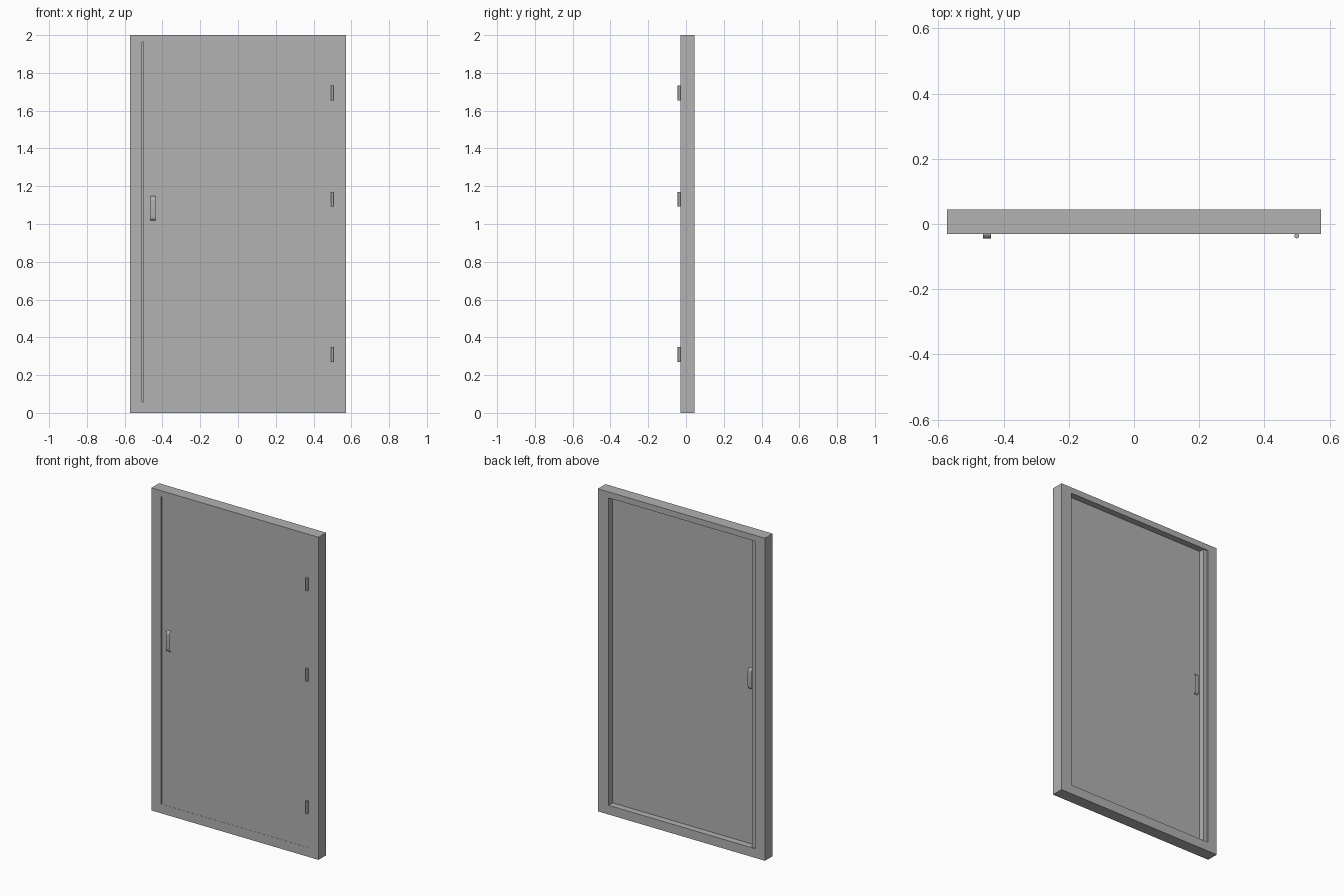
import bpy
import bmesh
import math
from mathutils import Matrix

cube = bpy.data.objects.get("Cube")
if cube:
    bpy.data.objects.remove(cube, do_unlink=True)

# One plain grey for every part
grey = bpy.data.materials.new("plain_grey")
grey.use_nodes = True
colour = (0.445, 0.445, 0.445, 1)
grey.diffuse_color = colour
grey.node_tree.nodes["Principled BSDF"].inputs["Base Color"].default_value = colour

FRONT, BACK = -0.03, 0.045          # frame faces
HALF_W, HEIGHT = 0.573, 2.0         # frame outline
LEFT, RIGHT = -0.507, 0.499         # opening
BOTTOM, TOP = 0.057, 1.963
PANEL_BACK = 0.005


def finish(name, bm):
    bmesh.ops.recalc_face_normals(bm, faces=bm.faces)
    mesh = bpy.data.meshes.new(name)
    bm.to_mesh(mesh)
    bm.free()
    mesh.materials.append(grey)
    obj = bpy.data.objects.new(name, mesh)
    bpy.context.collection.objects.link(obj)
    return obj


def box(name, x0, x1, y0, y1, z0, z1):
    bm = bmesh.new()
    place = Matrix.Translation(((x0 + x1) / 2, (y0 + y1) / 2, (z0 + z1) / 2))
    size = Matrix.Diagonal((x1 - x0, y1 - y0, z1 - z0, 1))
    bmesh.ops.create_cube(bm, size=1, matrix=place @ size)
    return finish(name, bm)


def smooth(obj):
    bpy.ops.object.select_all(action="DESELECT")
    obj.select_set(True)
    bpy.context.view_layer.objects.active = obj
    bpy.ops.object.shade_smooth_by_angle(angle=math.radians(40))


# Frame: a rectangular ring pushed back to its full depth
bm = bmesh.new()


def loop(x0, x1, z0, z1):
    return [bm.verts.new((x, FRONT, z)) for x, z in ((x0, z0), (x1, z0), (x1, z1), (x0, z1))]


outer = loop(-HALF_W, HALF_W, 0, HEIGHT)
inner = loop(LEFT, RIGHT, BOTTOM, TOP)
ring = []
for i in range(4):
    j = (i + 1) % 4
    ring.append(bm.faces.new((outer[i], outer[j], inner[j], inner[i])))
new = bmesh.ops.extrude_face_region(bm, geom=ring, use_keep_orig=True)["geom"]
bmesh.ops.translate(bm, vec=(0, BACK - FRONT, 0),
                    verts=[v for v in new if isinstance(v, bmesh.types.BMVert)])
finish("door_frame", bm)

# Door panel with a narrow gap on the latch side, and the stop behind it
box("door_panel", LEFT + 0.006, RIGHT, FRONT + 0.001, PANEL_BACK, BOTTOM, TOP)
box("door_stop", LEFT, -0.481, PANEL_BACK, 0.038, BOTTOM, TOP)

# Hinge barrels
for label, z in (("lower", 0.309), ("middle", 1.131), ("upper", 1.693)):
    bm = bmesh.new()
    bmesh.ops.create_cone(bm, cap_ends=True, segments=16, radius1=0.0075, radius2=0.0075,
                          depth=0.078, matrix=Matrix.Translation((0.499, -0.0365, z)))
    smooth(finish(label + "_hinge", bm))


# Pull handles: a thin bent strip on each side of the door
def handle(name, base, direction):
    bm = bmesh.new()
    reach, half, mid, bend = 0.016, 0.064, 1.083, 0.022
    arc = [(reach * math.sin(a), half - bend + bend * math.cos(a))
           for a in (math.radians(15 * k) for k in range(7))]
    path = arc + [(d, -z) for d, z in reversed(arc)]
    rows = [[bm.verts.new((x, base + direction * d, mid + z)) for x in (-0.463, -0.438)]
            for d, z in path]
    for a, b in zip(rows, rows[1:]):
        bm.faces.new((a[0], a[1], b[1], b[0]))
    obj = finish(name, bm)
    # Turn the strip so that its normals face away from the door
    if obj.data.polygons[len(path) // 2 - 1].normal.y * direction < 0:
        obj.data.flip_normals()
    smooth(obj)


handle("front_handle", FRONT + 0.001, -1)
handle("back_handle", PANEL_BACK, 1)
